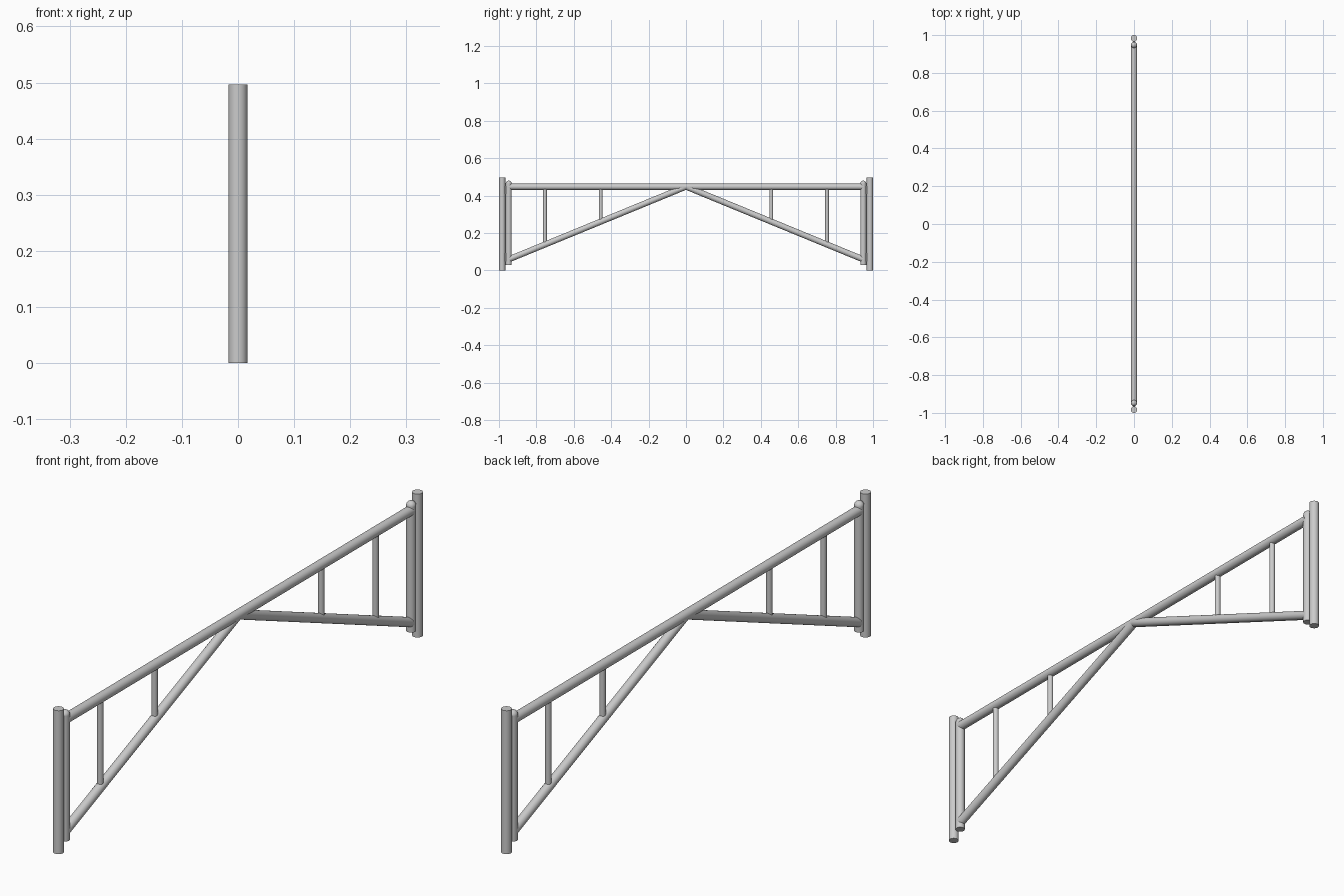
import bpy
from math import radians
from mathutils import Vector

if "Cube" in bpy.data.objects:
    bpy.data.objects.remove(bpy.data.objects["Cube"])


def smooth(obj):
    bpy.ops.object.select_all(action='DESELECT')
    obj.select_set(True)
    bpy.context.view_layer.objects.active = obj
    bpy.ops.object.shade_smooth_by_angle(angle=radians(35))


def tube(name, a, b, r):
    """Round bar between two (y, z) points in the gate plane."""
    a, b = Vector((0, *a)), Vector((0, *b))
    d = b - a
    bpy.ops.mesh.primitive_cylinder_add(vertices=32, radius=r, depth=d.length, location=(a + b) / 2)
    obj = bpy.context.object
    obj.rotation_euler = d.to_track_quat('Z', 'Y').to_euler()
    obj.name = name
    smooth(obj)


def diagonal_z(y):
    return 0.451 - 0.414 * y


POST_Y, STILE_Y = 0.983, 0.948

# Top rail runs across both gate leaves
tube("top_rail", (-STILE_Y, 0.447), (STILE_Y, 0.447), 0.0165)

for side, s in (("left", -1), ("right", 1)):
    # Fixed post
    tube(f"post_{side}", (s * POST_Y, 0), (s * POST_Y, 0.497), 0.017)

    # Hinged stile with a domed cap
    tube(f"stile_{side}", (s * STILE_Y, 0.03), (s * STILE_Y, 0.464), 0.016)
    bpy.ops.mesh.primitive_uv_sphere_add(segments=32, ring_count=16, radius=0.016,
                                         location=(0, s * STILE_Y, 0.464))
    bpy.context.object.name = f"stile_cap_{side}"
    smooth(bpy.context.object)

    # Hinge plates between post and stile
    for level, z in (("lower", 0.07), ("upper", 0.43)):
        bpy.ops.mesh.primitive_cube_add(size=1, location=(0, s * (POST_Y + STILE_Y) / 2, z))
        hinge = bpy.context.object
        hinge.name = f"hinge_{level}_{side}"
        hinge.scale = (0.01, 0.02, 0.045)

    # Diagonal brace
    tube(f"brace_{side}", (s * STILE_Y, diagonal_z(STILE_Y)), (0, diagonal_z(0.008)), 0.016)

    # Vertical struts
    for i, y in enumerate((0.456, 0.754)):
        tube(f"strut_{side}_{i + 1}", (s * y, diagonal_z(y)), (s * y, 0.447), 0.010)
